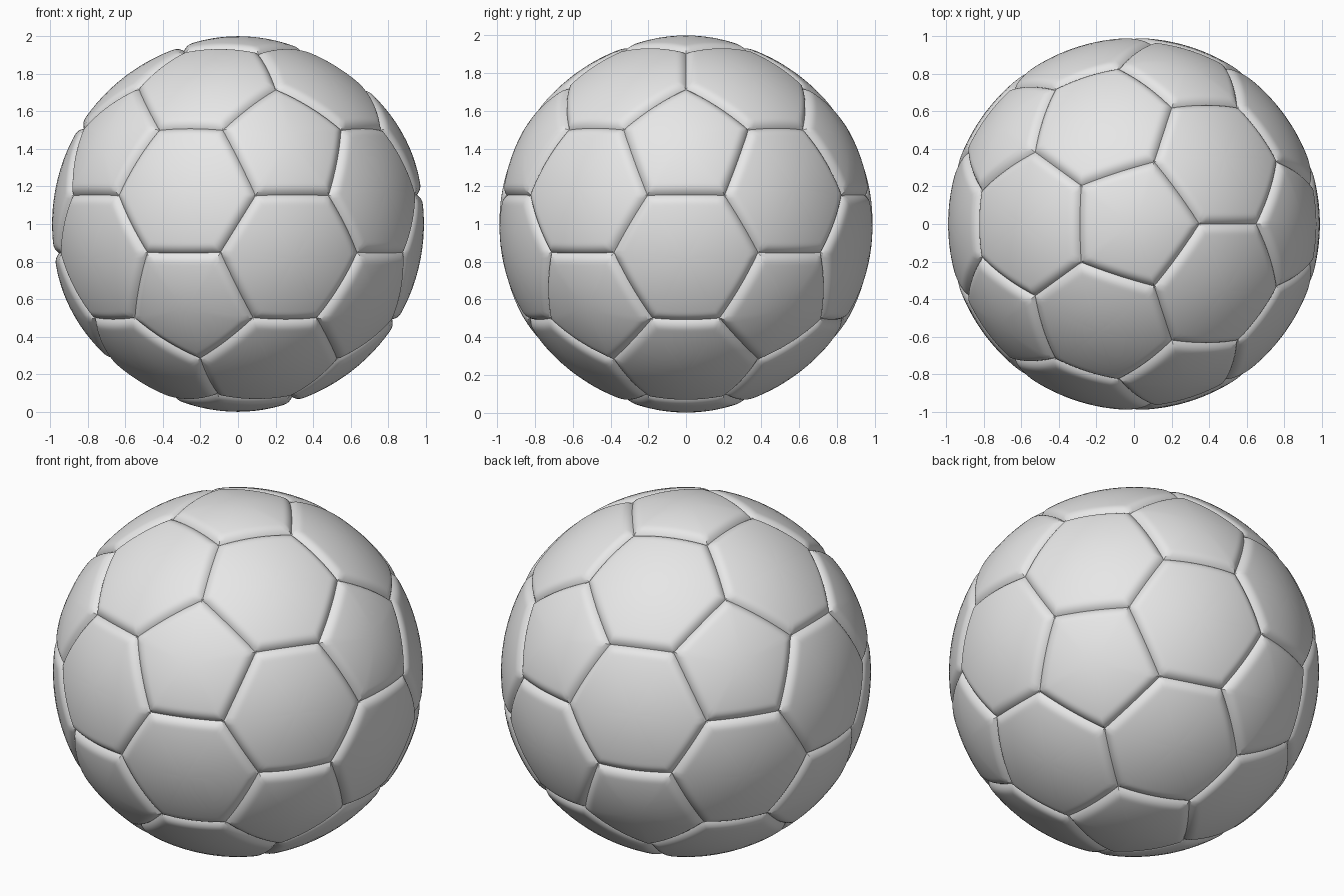
import bpy, bmesh, math
from mathutils import Vector, Quaternion

if "Cube" in bpy.data.objects:
    bpy.data.objects.remove(bpy.data.objects["Cube"])

R_SEAM = 0.99                  # ball radius beside the seams
DEPTH, WIDTH = 0.025, 0.06     # seam groove
CORNER = math.radians(21.1)    # pentagon centre to corner
SEG = 14                       # segments per panel side
RINGS = [.15, .3, .45, .6, .7, .76, .8, .83, .86, .885, .91, .93, .95, .965, .98, .99, 1]

grey = bpy.data.materials.new("light grey")
grey.diffuse_color = (0.8, 0.8, 0.8, 1)
grey.use_nodes = True
grey.node_tree.nodes["Principled BSDF"].inputs["Base Color"].default_value = grey.diffuse_color

# pentagon centres: the twelve icosahedron corners
h, q = 1 / math.sqrt(5), 2 / math.sqrt(5)
ico = [Vector((0, 0, 1)), Vector((0, 0, -1))]
for k in range(5):
    a = math.radians(72 * k)
    ico.append(Vector((q * math.cos(a), q * math.sin(a), h)))
    a += math.radians(36)
    ico.append(Vector((q * math.cos(a), q * math.sin(a), -h)))


def near(a, b):
    return abs(a.dot(b) - h) < 0.01


def corner(a, b):
    """Panel corner on the arc from a towards b."""
    return Quaternion(a.cross(b).normalized(), CORNER) @ a


def add_panel(bm, corners, bulge):
    """Puffed spherical panel that dips into a groove at its border."""
    centre = sum(corners, Vector()).normalized()
    n = len(corners)
    normals = [corners[i].cross(corners[(i + 1) % n]).normalized() for i in range(n)]
    border = []
    for i in range(n):
        for s in range(SEG):
            border.append(corners[i].lerp(corners[(i + 1) % n], s / SEG).normalized())

    def place(p, t):
        d = min(abs(math.asin(max(-1, min(1, p.dot(m))))) for m in normals)
        dip = DEPTH * max(0, 1 - d / WIDTH) ** 2.5
        v = p * (R_SEAM + bulge * (1 - t * t) - dip)
        return bm.verts.new((v.x, v.y, v.z + 1))

    mid = place(centre, 0)
    prev = None
    count = len(border)
    for t in RINGS:
        ring = [place(centre.lerp(b, t).normalized(), t) for b in border]
        for i in range(count):
            j = (i + 1) % count
            if prev is None:
                bm.faces.new((mid, ring[i], ring[j]))
            else:
                bm.faces.new((prev[i], ring[i], ring[j], prev[j]))
        prev = ring


def make_object(name, panels, bulge):
    bm = bmesh.new()
    for corners in panels:
        # wind every panel counter-clockwise seen from outside
        if corners[0].cross(corners[1]).dot(sum(corners, Vector())) < 0:
            corners = corners[::-1]
        add_panel(bm, corners, bulge)
    bmesh.ops.remove_doubles(bm, verts=bm.verts, dist=1e-5)
    me = bpy.data.meshes.new(name)
    bm.to_mesh(me)
    bm.free()
    me.materials.append(grey)
    me.shade_smooth()
    me.set_sharp_from_angle(angle=math.radians(35))
    ob = bpy.data.objects.new(name, me)
    bpy.context.collection.objects.link(ob)


# twelve pentagon panels
pentagons = []
for v in ico:
    first = corner(v, next(w for w in ico if near(v, w)))
    pentagons.append([Quaternion(v, math.radians(72 * k)) @ first for k in range(5)])
make_object("pentagon_panels", pentagons, 0.01)

# twenty hexagon panels
hexagons = []
for i, a in enumerate(ico):
    for j in range(i + 1, 12):
        for k in range(j + 1, 12):
            b, c = ico[j], ico[k]
            if near(a, b) and near(b, c) and near(a, c):
                hexagons.append([corner(a, b), corner(b, a), corner(b, c),
                                 corner(c, b), corner(c, a), corner(a, c)])
make_object("hexagon_panels", hexagons, 0.0)
